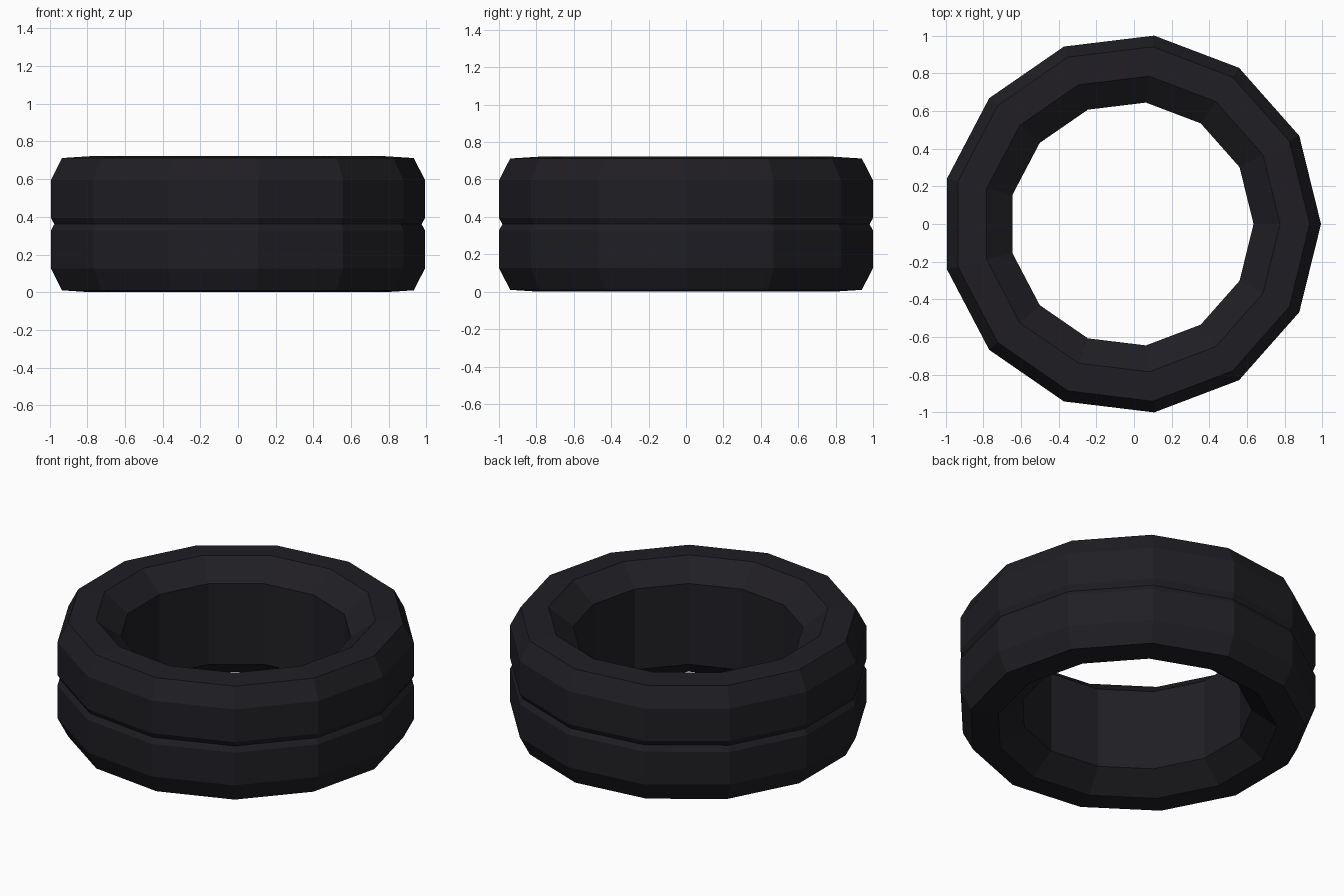
import bpy, bmesh, math

if "Cube" in bpy.data.objects:
    bpy.data.objects.remove(bpy.data.objects["Cube"])

SIDES = 13
CENTRE_X = -0.0146   # centres the odd-sided ring's bounding box
MID = 0.363          # mid height of the tyre

# upper half of the cross-section: (radius, height above middle)
upper = [(0.649, 0.25), (0.79, 0.361), (0.947, 0.351), (1.007, 0.235), (1.007, 0.033)]
groove = [(0.989, 0.0)]
profile = upper + groove + [(r, -h) for r, h in reversed(upper)]

# tyre: closed profile revolved around z
bm = bmesh.new()
rings = []
for i in range(SIDES):
    a = 2 * math.pi * i / SIDES
    rings.append([bm.verts.new((CENTRE_X + r * math.cos(a), r * math.sin(a), MID + h))
                  for r, h in profile])
n = len(profile)
for i in range(SIDES):
    p, q = rings[i], rings[(i + 1) % SIDES]
    for j in range(n):
        k = (j + 1) % n
        bm.faces.new((p[j], p[k], q[k], q[j]))
bm.normal_update()
bmesh.ops.recalc_face_normals(bm, faces=bm.faces)
bottom = min(v.co.z for v in bm.verts)
bmesh.ops.translate(bm, verts=bm.verts, vec=(0, 0, -bottom))
mesh = bpy.data.meshes.new("tyre")
bm.to_mesh(mesh)
bm.free()
tyre = bpy.data.objects.new("tyre", mesh)
bpy.context.collection.objects.link(tyre)

# black rubber
rubber = bpy.data.materials.new("rubber")
rubber.diffuse_color = (0.014, 0.013, 0.017, 1)
rubber.use_nodes = True
rubber.node_tree.nodes["Principled BSDF"].inputs["Base Color"].default_value = rubber.diffuse_color
mesh.materials.append(rubber)
